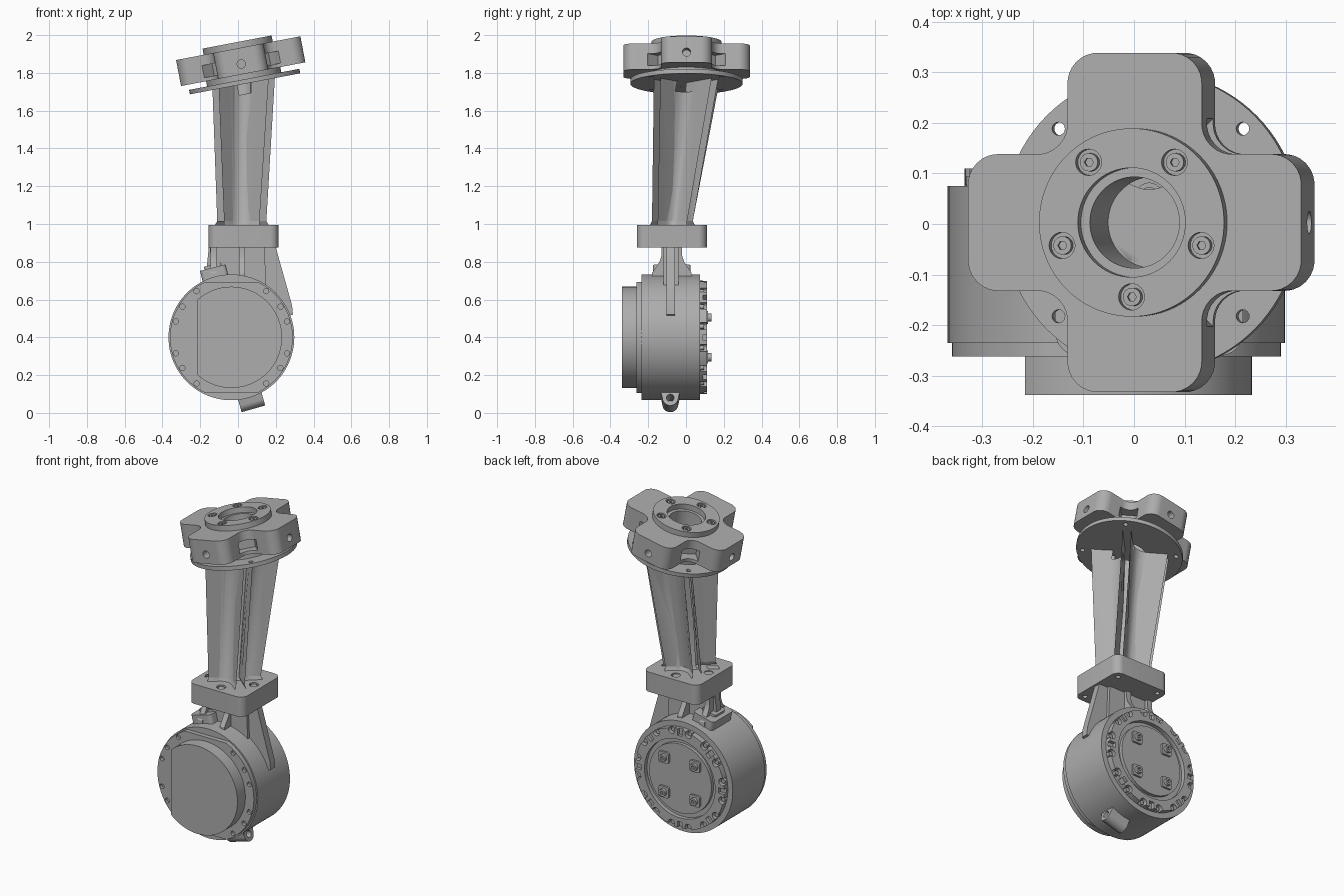
import bpy, bmesh
from math import radians, sin, cos, pi, tan
from mathutils import Matrix, Vector

old = bpy.data.objects.get("Cube")
if old:
    bpy.data.objects.remove(old, do_unlink=True)

GREY = (0.42, 0.42, 0.42, 1)
metal = bpy.data.materials.new("machined grey")
metal.use_nodes = True
metal.diffuse_color = GREY
metal.node_tree.nodes["Principled BSDF"].inputs["Base Color"].default_value = GREY

TILT = radians(10.8)
T = Matrix.Translation
DRUM = T((-0.035, 0, 0.4)) @ Matrix.Rotation(-pi / 2, 4, 'X')   # local z = world y
HEAD = T((0.035, 0.003, 1.754)) @ Matrix.Rotation(-TILT, 4, 'Y')  # tilted mount


def prism(bm, outline, z0, z1, m=Matrix()):
    """Extrude a flat outline between two heights."""
    low, high = ([bm.verts.new(m @ Vector((x, y, z))) for x, y in outline] for z in (z0, z1))
    skin(bm, [low, high])


def skin(bm, rings):
    n = len(rings[0])
    for a, b in zip(rings, rings[1:]):
        for i in range(n):
            bm.faces.new((a[i], a[(i + 1) % n], b[(i + 1) % n], b[i]))
    bm.faces.new(rings[0][::-1])
    bm.faces.new(rings[-1])


def circle(r, n=64, x=0, y=0):
    return [(x + r * cos(2 * pi * i / n), y + r * sin(2 * pi * i / n)) for i in range(n)]


def rect(x0, x1, y0, y1):
    return [(x0, y0), (x1, y0), (x1, y1), (x0, y1)]


def rounded(points, r, steps=8):
    """Round every corner of an outline with a tangent arc."""
    out = []
    for i, p in enumerate(points):
        p = Vector(p)
        a = (Vector(points[i - 1]) - p).normalized()
        b = (Vector(points[(i + 1) % len(points)]) - p).normalized()
        ang = a.angle(b)
        centre = p + (a + b).normalized() * r / sin(ang / 2)
        s, e = p + a * r / tan(ang / 2) - centre, p + b * r / tan(ang / 2) - centre
        for k in range(steps + 1):
            d = s.lerp(e, k / steps).normalized() * r
            out.append(tuple(centre + d))
    return out


def finish(name, bm, cutter=None):
    """Make an object, subtract the cutter and smooth the soft edges."""
    bmesh.ops.recalc_face_normals(bm, faces=bm.faces)
    me = bpy.data.meshes.new(name)
    bm.to_mesh(me)
    bm.free()
    ob = bpy.data.objects.new(name, me)
    bpy.context.collection.objects.link(ob)
    if cutter:
        bmesh.ops.recalc_face_normals(cutter, faces=cutter.faces)
        cm = bpy.data.meshes.new("cutter")
        cutter.to_mesh(cm)
        cutter.free()
        co = bpy.data.objects.new("cutter", cm)
        co.hide_render = True
        bpy.context.collection.objects.link(co)
        mod = ob.modifiers.new("cut", 'BOOLEAN')
        mod.operation, mod.solver, mod.object = 'DIFFERENCE', 'EXACT', co
        mod.use_self = True
        dg = bpy.context.evaluated_depsgraph_get()
        ob.data = bpy.data.meshes.new_from_object(ob.evaluated_get(dg))
        ob.modifiers.clear()
        bpy.data.objects.remove(co, do_unlink=True)
    me = ob.data
    me.materials.clear()
    me.materials.append(metal)
    b = bmesh.new()
    b.from_mesh(me)
    for f in b.faces:
        f.smooth, f.material_index = True, 0
    for e in b.edges:
        e.smooth = len(e.link_faces) == 2 and e.calc_face_angle(0) < radians(30)
    b.to_mesh(me)
    b.free()
    return ob


def solid(name, outline, z0, z1, m=Matrix(), cuts=()):
    bm = bmesh.new()
    prism(bm, outline, z0, z1, m)
    cutter = bmesh.new() if cuts else None
    for o, a, b, cm in cuts:
        prism(cutter, o, a, b, cm)
    return finish(name, bm, cutter)


def polar(r, degrees):
    return r * cos(radians(degrees)), r * sin(radians(degrees))


# Motor drum, trimmed front flange and flat-sided cap (local y points down)
solid("motor_drum", circle(0.333, 96), -0.235, 0.075, DRUM)
flat = [p for p in circle(0.325, 128) if abs(p[1]) < 0.3]
bolts = [polar(0.306, s * a + t) for a in (16, 32, 53) for s in (-1, 1) for t in (0, 180)]
solid("front_flange", flat, -0.262, -0.235, DRUM,
      [(circle(0.014, 16, *p), -0.3, -0.245, DRUM) for p in bolts])
solid("front_cap", [p for p in circle(0.268, 128) if p[0] > -0.185], -0.338, -0.262, DRUM)

# Notched rear ring, output disc and bolts
notches = [(circle(0.022, 16, *polar(0.29, a * 22.5 + 11)), 0.078, 0.2, DRUM) for a in range(16)]
notches += [(rect(0.262, 0.36, -0.016, 0.016), 0.09, 0.2,
             DRUM @ Matrix.Rotation(radians(a * 45), 4, 'Z')) for a in range(8)]
solid("rear_ring", circle(0.3, 96), 0.075, 0.11, DRUM,
      notches + [(circle(0.238), 0.085, 0.2, DRUM)])
bm = bmesh.new()
for a in range(16):
    prism(bm, circle(0.013, 16, *polar(0.288, a * 22.5 + 11)), 0.07, 0.095, DRUM)
finish("rear_ring_bolts", bm)
solid("output_disc", circle(0.21), 0.08, 0.105, DRUM)
corners = [(sx * 0.105, sy * 0.105) for sx in (-1, 1) for sy in (-1, 1)]
for x, y in corners:
    solid("output_washer", rounded(rect(x - 0.034, x + 0.034, y - 0.034, y + 0.034), 0.012, 3),
          0.1, 0.117, DRUM)
    solid("output_bolt", circle(0.022, 24, x, y), 0.115, 0.135, DRUM,
          [(circle(0.011, 6, x, y), 0.12, 0.2, DRUM)])

# Drilled lug under the drum
LUG = T((0.07, -0.083, 0.062)) @ Matrix.Rotation(radians(90 - 16), 4, 'Y')
bm = bmesh.new()
prism(bm, circle(0.042, 32), -0.065, 0.065, LUG)
prism(bm, [(-0.08, 0.06), (-0.08, -0.06), (0.012, -0.04), (0.012, 0.04)], -0.064, 0.064, LUG)
cutter = bmesh.new()
prism(cutter, circle(0.02, 24), -0.2, 0.2, LUG)
finish("drum_lug", bm, cutter)

# Neck: web plate tangent to the drum, flared ribs and cable boss
XZ = T((0, -0.08, 0)) @ Matrix.Rotation(pi / 2, 4, 'X')
solid("neck_web", [(-0.155, 0.876), (-0.165, 0.77), (-0.2, 0.6), (0, 0.5), (0.2, 0.5),
                   (0.291, 0.52), (0.286, 0.57), (0.2, 0.876)], -0.022, 0.022, XZ)
solid("neck_core", [(-0.15, 0.876), (-0.13, 0.68), (0.15, 0.66), (0.14, 0.876)],
      -0.04, 0.04, XZ)
YZ = T((0, -0.075, 0)) @ Matrix(((0, 0, 1, 0), (1, 0, 0, 0), (0, 1, 0, 0), (0, 0, 0, 1)))
flare = [(-0.055, 0.876), (-0.055, 0.83), (-0.065, 0.8), (-0.105, 0.74), (-0.11, 0.65)]
flare += [(-y, z) for y, z in flare[::-1]]
for x in (-0.13, 0.02):
    solid("neck_rib", flare, x - 0.016, x + 0.016, YZ)
BOSS = T((-0.125, -0.075, 0.735)) @ Matrix.Rotation(radians(-14), 4, 'Y')
solid("cable_boss", rounded(rect(-0.07, 0.07, -0.1, 0.1), 0.02, 4), -0.06, 0.035, BOSS)
solid("cable_boss_cover", rounded(rect(-0.045, 0.05, -0.05, 0.05), 0.015, 4), 0.035, 0.05, BOSS)

# Clamp block with a bolt in each bay of the leg
CLAMP = T((0.03, -0.075, 0))
bays = [polar(0.13, a) for a in (0, 90, 180, 270)]
solid("clamp_block", rounded(rect(-0.185, 0.185, -0.185, 0.185), 0.045), 0.875, 0.995, CLAMP,
      [(circle(0.026, 24, *p), 0.975, 1.1, CLAMP) for p in bays]
      + [(circle(0.014, 16, x * 1.35, y * 1.35), 0.8, 0.91, CLAMP) for x, y in corners])
bm = bmesh.new()
for p in bays:
    prism(bm, circle(0.018, 24, *p), 0.95, 0.99, CLAMP)
finish("clamp_bolts", bm)


def cross_section(hx, hy, w, fillet):
    """Diagonal four-armed section with rounded bays."""
    pts = []
    for k in range(4):
        c, s = round(cos(k * pi / 2)), round(sin(k * pi / 2))
        rot = lambda x, y: Vector(((c * x - s * y) * hx, (s * x + c * y) * hy))
        a, inner, b = rot(1 - w, -1), rot(0, -w), rot(-1 + w, -1)
        p, q = inner.lerp(a, fillet), inner.lerp(b, fillet)
        pts.append(a)
        for i in range(9):
            t = i / 8
            pts.append(p * (1 - t) ** 2 + inner * 2 * t * (1 - t) + q * t * t)
        pts.append(b)
    return pts


# Tapered leg, its top sloped to meet the tilted flange
bm, rings = bmesh.new(), []
for cx, cy, z, hx, hy, w in ((0.02, -0.072, 0.99, 0.145, 0.122, 0.36),
                             (0.02, -0.072, 1.015, 0.13, 0.108, 0.28),
                             (0.03, 0, 1.742, 0.165, 0.17, 0.2)):
    slope = tan(TILT) if z > 1.5 else 0
    rings.append([bm.verts.new((cx + p.x, cy + p.y, z + slope * (cx + p.x - 0.035)))
                  for p in cross_section(hx, hy, w, 0.5)])
skin(bm, rings)
cutter = bmesh.new()
prism(cutter, circle(0.09, 48), -0.065, 0.1, HEAD)
finish("leg_strut", bm, cutter)

# Tilted mount: flange, hub, four-lobed body and top ring, all bored through
BORE = (circle(0.09), -0.1, 0.4, HEAD)
solid("mount_flange", circle(0.297, 96), -0.012, 0.012, HEAD,
      [BORE] + [(circle(0.013, 16, *polar(0.262, a)), -0.1, 0.1, HEAD)
                for a in range(45, 360, 90)])
solid("mount_hub", circle(0.2), 0.012, 0.04, HEAD, [BORE])
A, B = 0.135, 0.335
plus = [(B, -A), (B, A), (A, A), (A, B), (-A, B), (-A, A),
        (-B, A), (-B, -A), (-A, -A), (-A, -B), (A, -B), (A, -A)]
cuts = [BORE]
for k in range(4):
    turn = HEAD @ Matrix.Rotation(k * pi / 2, 4, 'Z')
    side = turn @ Matrix.Rotation(pi / 2, 4, 'Y')
    cuts.append((circle(0.022, 24, -0.095, 0), 0.28, 0.4, side))
    corner = turn @ Matrix.Rotation(pi / 4, 4, 'Z')
    cuts.append((rect(0.165, 0.3, -0.05, 0.05), 0.06, 0.125, corner))
solid("mount_body", rounded(plus, 0.06), 0.04, 0.18, HEAD, cuts)
spots = [polar(0.147, a) for a in range(-90, 270, 72)]
solid("top_ring", circle(0.186, 96), 0.18, 0.213, HEAD,
      [(circle(0.108), 0.1, 0.4, HEAD)]
      + [(circle(0.026, 24, *p), 0.19, 0.4, HEAD) for p in spots])
for p in spots:
    solid("top_bolt", circle(0.018, 24, *p), 0.18, 0.21, HEAD,
          [(circle(0.009, 6, *p), 0.2, 0.4, HEAD)])
